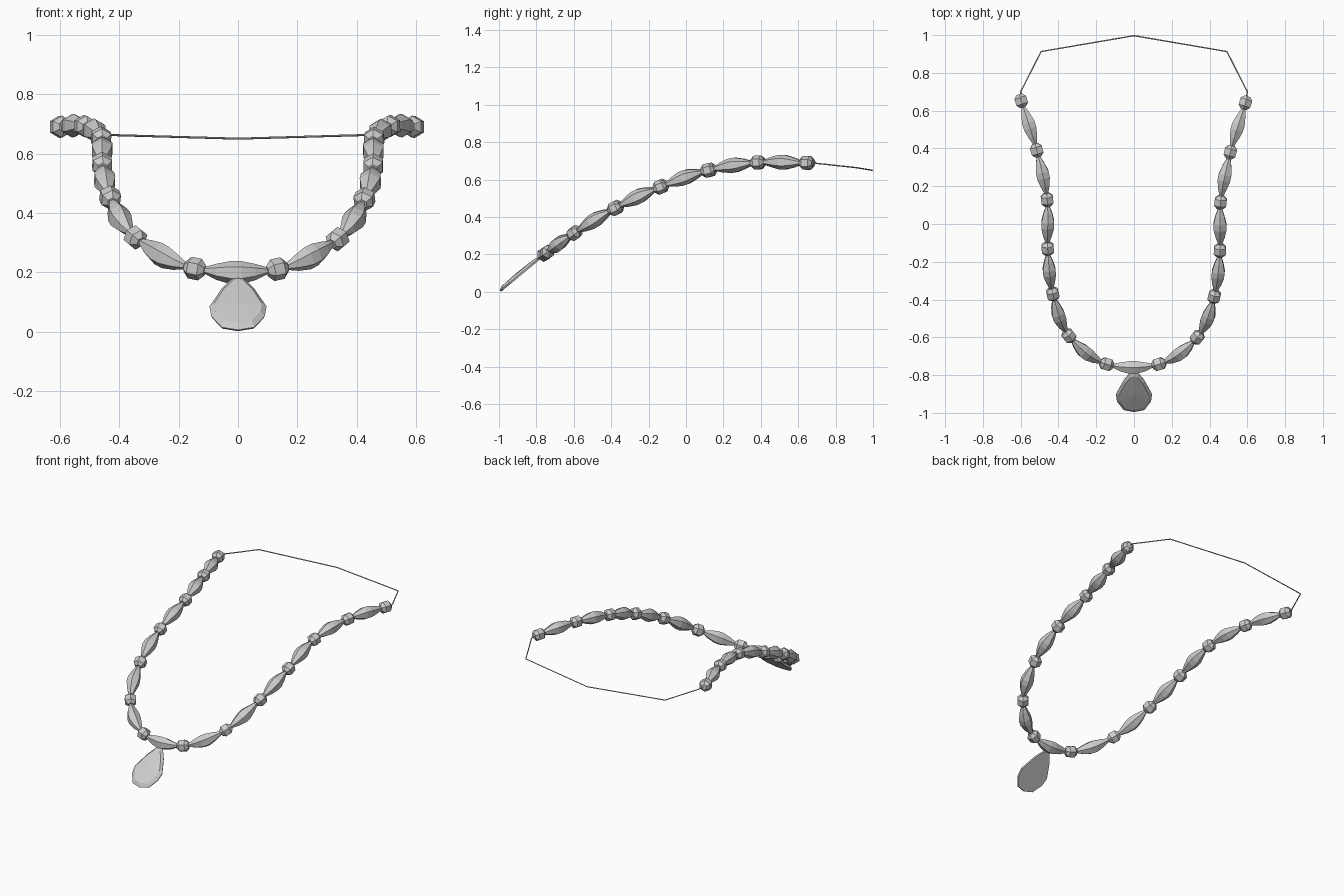
import bpy, bmesh, math
from mathutils import Vector

if "Cube" in bpy.data.objects:
    bpy.data.objects.remove(bpy.data.objects["Cube"])

# Positions of the round beads along the strand, left end to right end
knots = [Vector(p) for p in [
    (-.597, .652, .69), (-.515, .39, .692), (-.46, .128, .652), (-.457, -.13, .565),
    (-.43, -.37, .452), (-.345, -.592, .318), (-.145, -.742, .213),
    (.132, -.742, .211), (.335, -.6, .312), (.425, -.383, .446),
    (.455, -.14, .56), (.458, .115, .65), (.51, .38, .692), (.59, .642, .69)]]


def strand(i, t):
    """Smooth path through the knots, segment i at 0..1."""
    n = len(knots)
    b, c = knots[i], knots[i + 1]
    a = knots[i - 1] if i > 0 else 2 * b - c
    d = knots[i + 2] if i + 2 < n else 2 * c - b
    return .5 * (2 * b + (c - a) * t + (2 * a - 5 * b + 4 * c - d) * t * t
                 + (3 * b - a - 3 * c + d) * t ** 3)


def mesh_object(name, bm):
    bmesh.ops.recalc_face_normals(bm, faces=bm.faces)
    me = bpy.data.meshes.new(name)
    bm.to_mesh(me)
    bm.free()
    ob = bpy.data.objects.new(name, me)
    bpy.context.collection.objects.link(ob)
    return ob


def faceted_bead(name, centres, radii, axis, sides=6):
    """Loft hexagonal rings through the given centres."""
    axis = axis.normalized()
    u = axis.cross(Vector((0, 0, 1))).normalized()
    v = u.cross(axis)
    bm = bmesh.new()
    rings = []
    for c, r in zip(centres, radii):
        rings.append([bm.verts.new(c + r * (math.cos(a) * u + math.sin(a) * v))
                      for a in [math.tau * (k + .5) / sides for k in range(sides)]])
    for r0, r1 in zip(rings, rings[1:]):
        for k in range(sides):
            j = (k + 1) % sides
            bm.faces.new((r0[k], r0[j], r1[j], r1[k]))
    bm.faces.new(rings[0])
    bm.faces.new(rings[-1])
    return mesh_object(name, bm)


# Round beads
for i, p in enumerate(knots):
    if i < len(knots) - 1:
        axis = strand(i, .05) - p
    else:
        axis = p - strand(i - 1, .95)
    axis.normalize()
    faceted_bead(f"round_bead_{i + 1}", [p + axis * s for s in (-.036, -.018, .018, .036)],
                 (.018, .037, .037, .018), axis)

# Long tapered beads between them
for i in range(len(knots) - 1):
    length = (knots[i + 1] - knots[i]).length
    e = .034 / length
    ts = [e + (1 - 2 * e) * s for s in (0, .2, .42, .58, .8, 1)]
    faceted_bead(f"long_bead_{i + 1}", [strand(i, t) for t in ts],
                 (.011, .027, .039, .039, .027, .011), knots[i + 1] - knots[i])

# Thin cord, running through the beads and closing behind the neck
path = [strand(i, t) for i in range(len(knots) - 1) for t in (0, .5)] + [knots[-1]]
path += [Vector(p) for p in [(.6, .70, .687), (.492, .913, .664), (0, .997, .65),
                             (-.492, .913, .664), (-.6, .70, .687)]]
cu = bpy.data.curves.new("cord", 'CURVE')
cu.dimensions = '3D'
cu.bevel_depth = .0035
cu.bevel_resolution = 0
sp = cu.splines.new('POLY')
sp.points.add(len(path) - 1)
for q, p in zip(sp.points, path):
    q.co = (*p, 1)
sp.use_cyclic_u = True
bpy.context.collection.objects.link(bpy.data.objects.new("cord", cu))

# Teardrop pendant: flat back, bevelled front with a raised crown
top, bottom = Vector((0, -.775, .178)), Vector((0, -.990, 0))
down = bottom - top
normal = Vector((0, down.z, -down.y)).normalized()
half = [(.022, .04), (.055, .22), (.096, .56), (.09, .74), (.055, .95)]
outline = [(0, 0)] + half + [(0, 1)] + [(-x, t) for x, t in reversed(half)]
bm = bmesh.new()


def layer(scale, height):
    return [bm.verts.new(top + Vector((x * scale, 0, 0))
                         + down * (.5 + (t - .5) * scale) + normal * height)
            for x, t in outline]


layers = [layer(.97, 0), layer(1, .009), layer(.84, .021)]
for a, b in zip(layers, layers[1:]):
    for k in range(len(outline)):
        j = (k + 1) % len(outline)
        bm.faces.new((a[k], a[j], b[j], b[k]))
bm.faces.new(layers[0])
crown = bm.verts.new(top + down * .55 + normal * .025)
for k in range(len(outline)):
    bm.faces.new((layers[2][k], layers[2][(k + 1) % len(outline)], crown))
mesh_object("teardrop_pendant", bm)
